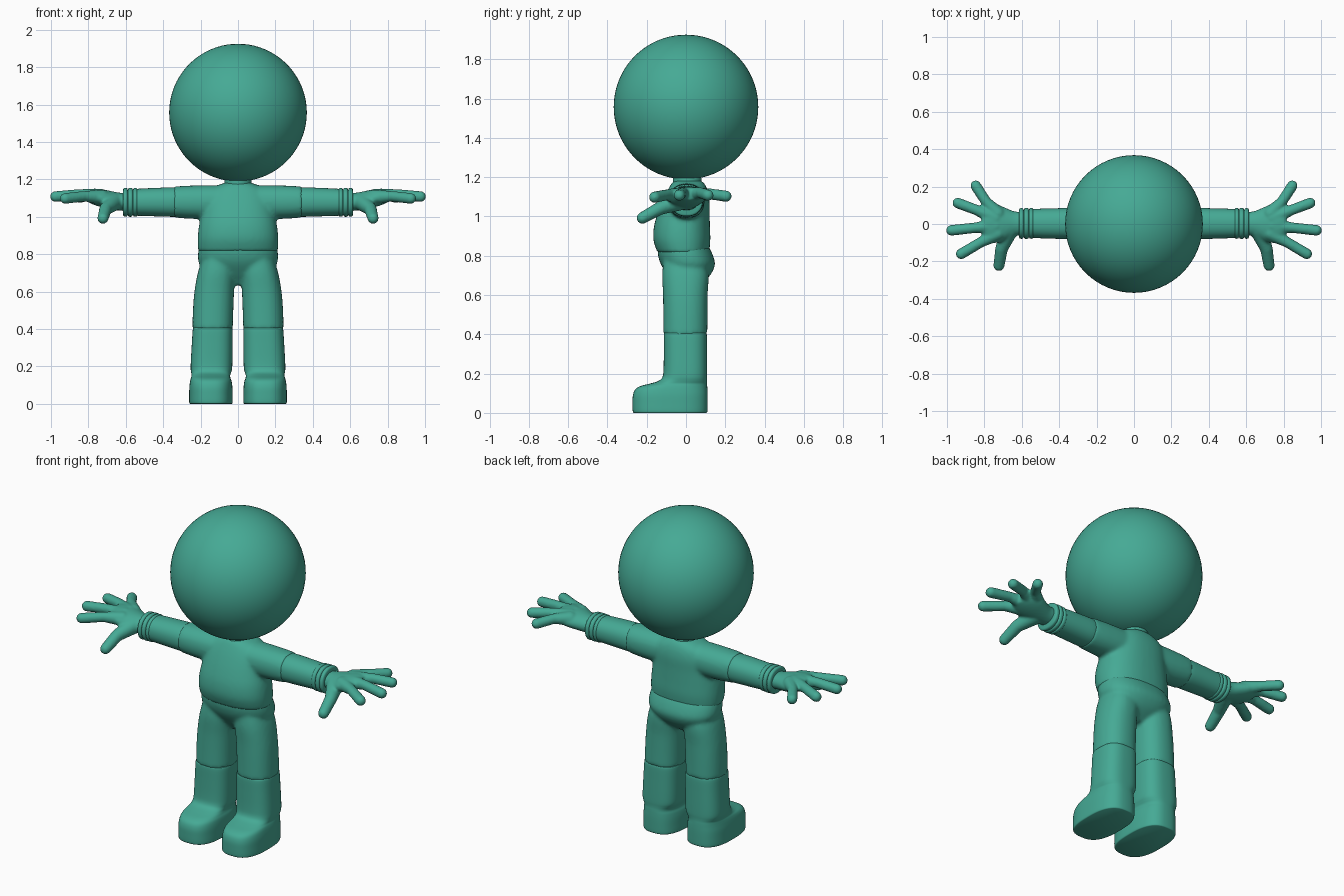
import bpy, bmesh, math
from mathutils import Vector

if "Cube" in bpy.data.objects:
    bpy.data.objects.remove(bpy.data.objects["Cube"])

TEAL = bpy.data.materials.new("teal")
TEAL.diffuse_color = (0.06, 0.40, 0.30, 1)
TEAL.use_nodes = True
TEAL.node_tree.nodes["Principled BSDF"].inputs["Base Color"].default_value = TEAL.diffuse_color


def spline(rows, sub):
    """Catmull-Rom interpolation of parameter rows."""
    out = []
    for i in range(len(rows) - 1):
        p0, p1, p2, p3 = rows[max(i - 1, 0)], rows[i], rows[i + 1], rows[min(i + 2, len(rows) - 1)]
        for k in range(sub):
            t = k / sub
            out.append([b + 0.5 * t * (c - a + t * (2 * a - 5 * b + 4 * c - d + t * (3 * (b - c) + d - a)))
                        for a, b, c, d in zip(p0, p1, p2, p3)])
    return out + [list(rows[-1])]


def loft(bm, rows, axis="z", power=2.0, sub=4, n=40):
    """Skin superellipse rings; row = position on axis, lo/hi of both cross directions."""
    rings = []
    for t, a0, a1, b0, b1 in (spline(rows, sub) if sub > 1 else rows):
        ring = []
        for k in range(n):
            c, s = math.cos(2 * math.pi * k / n), math.sin(2 * math.pi * k / n)
            a = (a0 + a1) / 2 + (a1 - a0) / 2 * math.copysign(abs(c) ** (2 / power), c)
            b = (b0 + b1) / 2 + (b1 - b0) / 2 * math.copysign(abs(s) ** (2 / power), s)
            ring.append(bm.verts.new((a, b, t) if axis == "z" else (t, a, b)))
        rings.append(ring)
    for r, q in zip(rings, rings[1:]):
        for k in range(n):
            bm.faces.new((r[k], r[(k + 1) % n], q[(k + 1) % n], q[k]))
    bm.faces.new(rings[0][::-1])
    bm.faces.new(rings[-1])


def capsule(bm, p, q, r1, r2):
    """Tapered finger segment with round ends."""
    p, q = Vector(p), Vector(q)
    d = q - p
    rot = d.to_track_quat("Z", "Y").to_matrix().to_4x4()
    rot.translation = (p + q) / 2
    bmesh.ops.create_cone(bm, cap_ends=True, segments=20, radius1=r1, radius2=r2, depth=d.length, matrix=rot)
    for c, r in ((p, r1), (q, r2)):
        m = rot.copy()
        m.translation = c
        bmesh.ops.create_uvsphere(bm, u_segments=20, v_segments=12, radius=r, matrix=m)


def finish(name, bm, mirror=False, fuse=0, relax=6):
    """Turn the bmesh into an object; optionally fuse its volumes and mirror it."""
    bmesh.ops.recalc_face_normals(bm, faces=bm.faces[:])
    me = bpy.data.meshes.new(name)
    bm.to_mesh(me)
    bm.free()
    me.materials.append(TEAL)
    ob = bpy.data.objects.new(name, me)
    bpy.context.collection.objects.link(ob)
    bpy.ops.object.select_all(action="DESELECT")
    ob.select_set(True)
    bpy.context.view_layer.objects.active = ob
    bpy.ops.object.shade_smooth_by_angle(angle=math.radians(40))
    if fuse:
        m = ob.modifiers.new("fuse", "REMESH")
        m.mode, m.voxel_size, m.use_smooth_shade = "VOXEL", fuse, True
        m = ob.modifiers.new("relax", "SMOOTH")
        m.factor, m.iterations = 0.5, relax
    if mirror:
        m = ob.modifiers.new("mirror", "MIRROR")
        m.use_mirror_merge = False
    return ob


# Big round head
bm = bmesh.new()
bmesh.ops.create_uvsphere(bm, u_segments=64, v_segments=40, radius=0.368)
bmesh.ops.translate(bm, verts=bm.verts[:], vec=(0, 0, 1.557))
finish("head", bm)

# Neck
bm = bmesh.new()
loft(bm, [(1.10, -.08, .08, -.07, .09), (1.17, -.073, .073, -.066, .08), (1.23, -.07, .07, -.065, .075)])
finish("neck", bm)

# Shirt body with sleeves blended in
bm = bmesh.new()
loft(bm, [(.815, -.213, .213, -.145, .118), (.88, -.216, .216, -.166, .124), (.95, -.209, .209, -.163, .122),
          (1.02, -.195, .195, -.143, .120), (1.09, -.182, .182, -.115, .119), (1.14, -.155, .155, -.09, .108),
          (1.172, -.10, .10, -.07, .09), (1.184, -.06, .06, -.05, .07)], power=2.3)
loft(bm, [(-.342, -.084, .088, .996, 1.162), (-.2, -.09, .095, .988, 1.168), (.2, -.09, .095, .988, 1.168),
          (.342, -.084, .088, .996, 1.162)], axis="x", power=2.2)
finish("shirt", bm, fuse=0.01, relax=8)

# Hips and thighs blended together
bm = bmesh.new()
loft(bm, [(.635, -.07, .07, -.04, .05), (.69, -.16, .16, -.085, .115), (.75, -.208, .208, -.125, .147),
          (.80, -.214, .214, -.142, .138), (.85, -.205, .205, -.145, .114)], power=2.3)
for s in (1, -1):
    loft(bm, [(z, s * x - r, s * x + r, y0, y1) for z, x, r, y0, y1 in (
        (.40, .136, .108, -.116, .109), (.5, .133, .108, -.116, .109), (.6, .127, .106, -.117, .110),
        (.7, .115, .100, -.121, .115), (.78, .105, .085, -.115, .10))], power=2.3)
finish("hips_and_thighs", bm, fuse=0.01, relax=6)

# Shins flowing into boots
bm = bmesh.new()
loft(bm, [(0, .034, .256, -.265, .104), (.008, .029, .261, -.271, .109), (.05, .029, .261, -.272, .110),
          (.09, .030, .260, -.270, .110), (.12, .034, .256, -.258, .109), (.137, .040, .252, -.230, .108),
          (.150, .042, .248, -.180, .107), (.164, .038, .250, -.138, .107), (.185, .032, .253, -.119, .108),
          (.23, .030, .252, -.114, .108), (.32, .029, .247, -.113, .107), (.395, .029, .242, -.113, .106),
          (.407, .033, .238, -.109, .102)], power=2.7, n=56)
finish("shin_and_boot", bm, mirror=True)

# Forearm sleeves
bm = bmesh.new()
loft(bm, [(.325, -.074, .078, 1.004, 1.152), (.342, -.08, .085, 1.0, 1.157), (.45, -.078, .083, 1.003, 1.154),
          (.55, -.074, .080, 1.006, 1.149)], axis="x", power=2.2)
finish("forearm", bm, mirror=True)

# Two ribbed bands and a rolled wrist edge
bm = bmesh.new()
for x0, x1, g in ((.537, .562, .003), (.562, .589, .004), (.589, .615, .003)):
    loft(bm, [(x, -.075 - r, .081 + r, 1.005 - r, 1.150 + r) for x, r in (
        (x0, g - .010), (x0 + .004, g - .001), ((x0 + x1) / 2, g + .001), (x1 - .004, g - .001), (x1, g - .010))],
        axis="x", power=2.2, sub=2)
finish("cuff", bm, mirror=True)

# Hands: palm, four spread fingers and a drooping thumb
bm = bmesh.new()
loft(bm, [(.59, -.060, .064, 1.030, 1.125), (.64, -.064, .068, 1.034, 1.130), (.69, -.088, .088, 1.042, 1.140),
          (.74, -.102, .108, 1.054, 1.149), (.78, -.092, .104, 1.068, 1.150), (.812, -.058, .072, 1.084, 1.144)],
     axis="x")
for base, knuckle, tip in (((.73, .055, 1.108), (.79, .118, 1.115), (.846, .204, 1.103)),
                           ((.74, .030, 1.110), (.84, .074, 1.120), (.942, .112, 1.108)),
                           ((.74, -.01, 1.110), (.85, -.020, 1.120), (.976, -.034, 1.108)),
                           ((.73, -.05, 1.105), (.82, -.098, 1.110), (.924, -.160, 1.098))):
    capsule(bm, base, knuckle, .041, .028)
    capsule(bm, knuckle, tip, .028, .029)
capsule(bm, (.665, -.03, 1.078), (.708, -.132, 1.042), .048, .034)
capsule(bm, (.708, -.132, 1.042), (.722, -.222, .992), .034, .030)
finish("hand", bm, mirror=True, fuse=0.007, relax=6)
